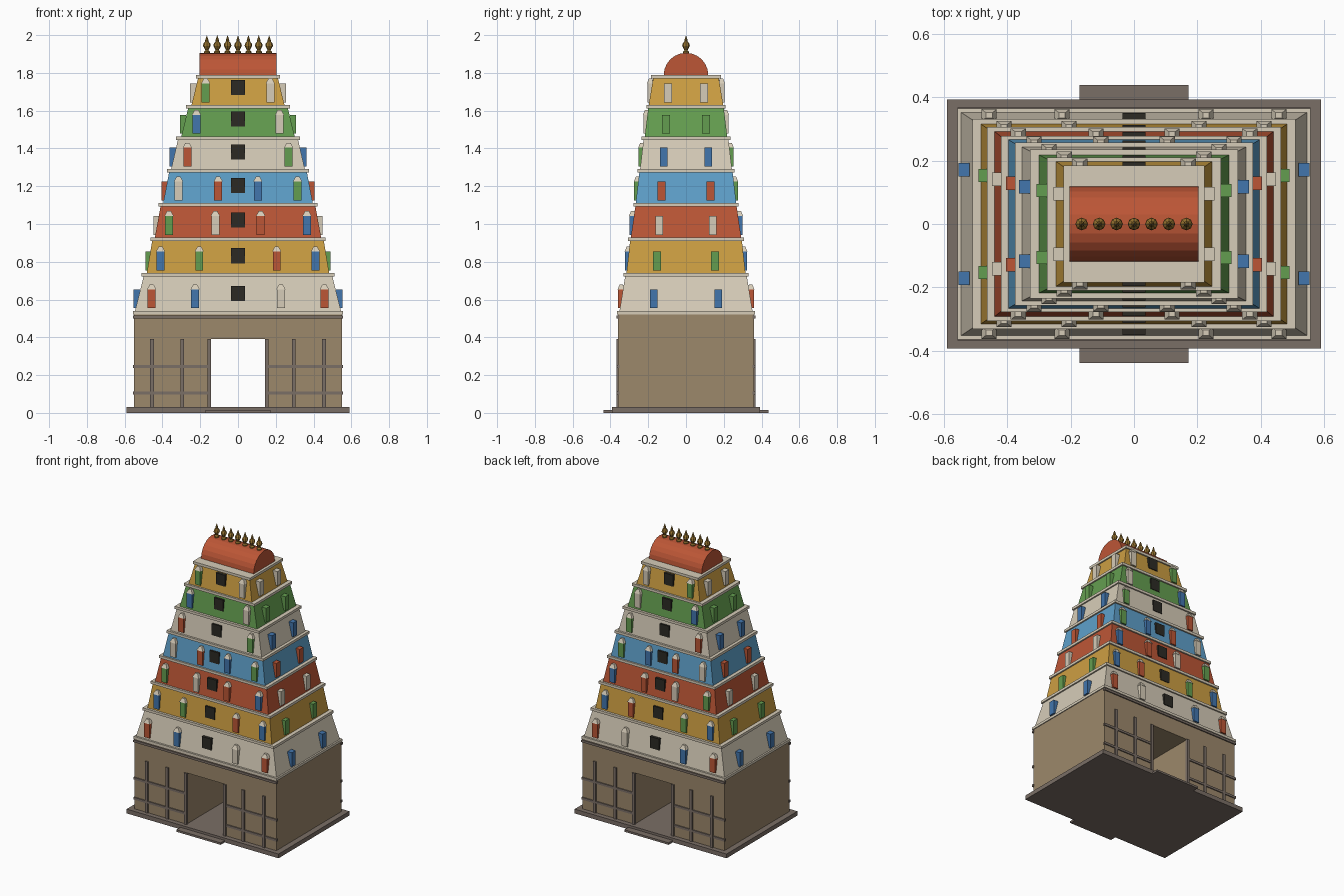
import bpy, bmesh, math
from mathutils import Matrix, Vector

if "Cube" in bpy.data.objects:
    bpy.data.objects.remove(bpy.data.objects["Cube"], do_unlink=True)


def material(name, *rgb):
    lin = [((c / 255 + 0.055) / 1.055) ** 2.4 for c in rgb] + [1.0]
    m = bpy.data.materials.new(name)
    m.use_nodes = True
    m.diffuse_color = lin
    bsdf = next(n for n in m.node_tree.nodes if n.type == "BSDF_PRINCIPLED")
    bsdf.inputs["Base Color"].default_value = lin
    return m


BROWN = material("sandstone brown", 156, 136, 107)
STONE = material("grey stone", 122, 110, 102)
CREAM = material("cream plaster", 214, 204, 184)
OCHRE = material("ochre paint", 204, 158, 66)
RED = material("terracotta red", 188, 86, 54)
GREEN = material("leaf green", 100, 158, 80)
SKY = material("sky blue", 94, 160, 202)
BLUE = material("deep blue", 66, 118, 174)
DARK = material("dark opening", 44, 42, 36)
GOLD = material("old gold", 150, 115, 48)


def make(name, bm, mat):
    bmesh.ops.recalc_face_normals(bm, faces=bm.faces[:])
    me = bpy.data.meshes.new(name)
    bm.to_mesh(me)
    bm.free()
    me.materials.append(mat)
    ob = bpy.data.objects.new(name, me)
    bpy.context.collection.objects.link(ob)
    return ob


def frustum(name, mat, z0, z1, bottom, top=None, at=(0, 0)):
    """Rectangular block; bottom and top are half sizes in x and y."""
    top = top or bottom
    bm = bmesh.new()
    bmesh.ops.create_cube(bm, size=2)
    for v in bm.verts:
        hx, hy = top if v.co.z > 0 else bottom
        v.co = (at[0] + v.co.x * hx, at[1] + v.co.y * hy, z1 if v.co.z > 0 else z0)
    return make(name, bm, mat)


def extrude(name, mat, points, direction):
    bm = bmesh.new()
    face = bm.faces.new([bm.verts.new(p) for p in points])
    out = bmesh.ops.extrude_face_region(bm, geom=[face])
    moved = [g for g in out["geom"] if isinstance(g, bmesh.types.BMVert)]
    bmesh.ops.translate(bm, verts=moved, vec=Vector(direction))
    return make(name, bm, mat)


# Plinth and entrance steps
frustum("plinth", STONE, 0, 0.03, (0.59, 0.393))
frustum("entrance_step", STONE, 0, 0.014, (0.172, 0.438))

# Gate base with a passage running through
W, D, DOOR, HEAD, TOP = 0.55, 0.36, 0.147, 0.39, 0.522
outline = [(-W, 0.03), (-DOOR, 0.03), (-DOOR, HEAD), (DOOR, HEAD),
           (DOOR, 0.03), (W, 0.03), (W, TOP), (-W, TOP)]
extrude("gate_base", BROWN, [(x, -D, z) for x, z in outline], (0, 2 * D, 0))

# Pilasters, rails and cornice on front and back
for s, side in ((-1, "front"), (1, "back")):
    frustum(f"{side}_cornice", STONE, 0.5, 0.516, (0.556, 0.008), at=(0, s * D))
    for m in (-1, 1):
        for x in (0.152, 0.295, 0.455):
            frustum(f"{side}_pilaster", STONE, 0.03, HEAD, (0.01, 0.008), at=(m * x, s * D))
        for z in (0.105, 0.245):
            frustum(f"{side}_rail", STONE, z - 0.008, z + 0.008, (0.204, 0.007),
                    at=(m * 0.352, s * D))


def figure(name, mat, x, y, z, along_x):
    """Niche figure; those on the long faces carry a tapered cap."""
    half = (0.021, 0.017) if along_x else (0.017, 0.021)
    frustum(name, mat, z, z + 0.1, half, at=(x, y))
    if along_x:
        frustum(name + "_cap", CREAM, z + 0.1, z + 0.126, (0.024, 0.019), (0.01, 0.008), at=(x, y))


# Tiers: ledge z, ledge half size, body half size at foot, body colour,
# side figure colour, then figure positions and colours along the long faces
tiers = [
    (0.522, (0.556, 0.365), (0.545, 0.352), CREAM, BLUE, (0.457, 0.227), (RED, BLUE, CREAM, RED)),
    (0.722, (0.51, 0.332), (0.483, 0.315), OCHRE, GREEN, (0.41, 0.205), (BLUE, GREEN, RED, BLUE)),
    (0.911, (0.464, 0.306), (0.44, 0.292), RED, CREAM, (0.365, 0.12), (GREEN, CREAM, RED, BLUE)),
    (1.093, (0.42, 0.278), (0.396, 0.266), SKY, RED, (0.315, 0.105), (CREAM, RED, BLUE, GREEN)),
    (1.272, (0.375, 0.257), (0.354, 0.243), CREAM, BLUE, (0.268,), (RED, GREEN)),
    (1.446, (0.328, 0.235), (0.3, 0.218), GREEN, GREEN, (0.22,), (BLUE, CREAM)),
    (1.612, (0.274, 0.21), (0.246, 0.197), OCHRE, CREAM, (0.171,), (GREEN, CREAM)),
]
ROOF_Z, ROOF_LEDGE, LEDGE = 1.77, (0.222, 0.184), 0.018

for i, (z, ledge, foot, colour, side_colour, spots, colours) in enumerate(tiers):
    n = i + 1
    last = n == len(tiers)
    z_next = ROOF_Z if last else tiers[n][0]
    nxt = ROOF_LEDGE if last else tiers[n][1]
    zb = z + LEDGE
    frustum(f"tier_{n}_ledge", CREAM, z, zb, ledge)
    frustum(f"tier_{n}_body", colour, zb, z_next, foot, (nxt[0] - 0.01, nxt[1] - 0.01))
    xs = [-p for p in spots] + list(reversed(spots))
    for s, side in ((-1, "front"), (1, "back")):
        frustum(f"tier_{n}_{side}_window", DARK, zb + 0.052, zb + 0.132, (0.036, 0.015),
                at=(0, s * (foot[1] - 0.017)))
        for x, c in zip(xs, colours):
            figure(f"tier_{n}_{side}_figure", c, x, s * (foot[1] - 0.009), zb + 0.014, True)
    for s, side in ((-1, "right"), (1, "left")):
        for m in (-1, 1):
            figure(f"tier_{n}_{side}_figure", side_colour, s * (foot[0] - 0.009),
                   m * foot[1] * 0.485, zb + 0.014, False)

# Barrel roof on its ledge
frustum("roof_ledge", CREAM, ROOF_Z, ROOF_Z + LEDGE, ROOF_LEDGE)
R, STEPS = 0.118, 12
arc = [(-0.204, R * math.cos(math.pi * k / STEPS),
        ROOF_Z + LEDGE + R * math.sin(math.pi * k / STEPS)) for k in range(STEPS + 1)]
extrude("barrel_roof", RED, arc, (0.408, 0, 0))

# Row of finials along the ridge
profile = [(0.0, 1.895), (0.016, 1.895), (0.016, 1.912), (0.008, 1.92), (0.02, 1.943),
           (0.018, 1.955), (0.008, 1.968), (0.009, 1.973), (0.0, 2.0)]
for k in range(7):
    bm = bmesh.new()
    vs = [bm.verts.new((r, 0, z)) for r, z in profile]
    edges = [bm.edges.new(pair) for pair in zip(vs, vs[1:])]
    bmesh.ops.spin(bm, geom=vs + edges, cent=(0, 0, 0), axis=(0, 0, 1),
                   angle=math.tau, steps=8, use_merge=True)
    bmesh.ops.remove_doubles(bm, verts=bm.verts[:], dist=0.0005)
    bmesh.ops.transform(bm, matrix=Matrix.Translation(((k - 3) * 0.055, 0, 0)), verts=bm.verts[:])
    make(f"finial_{k + 1}", bm, GOLD)
